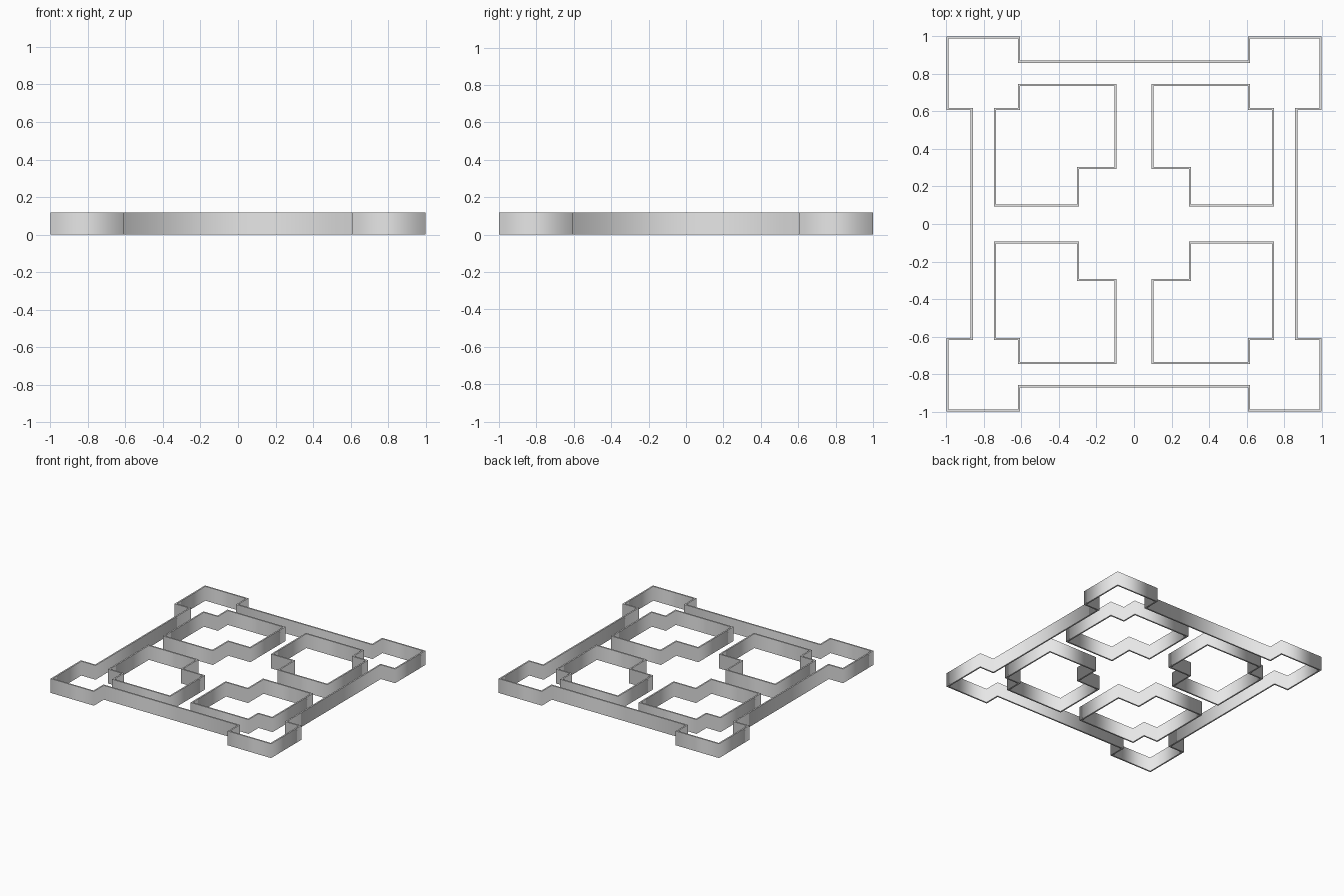
import bpy, bmesh
from mathutils import Vector

if "Cube" in bpy.data.objects:
    bpy.data.objects.remove(bpy.data.objects["Cube"])

H = 0.117      # wall height
T = 0.012      # wall thickness

grey = bpy.data.materials.new("light grey")
grey.diffuse_color = (0.8, 0.8, 0.8, 1)
grey.use_nodes = True
grey.node_tree.nodes["Principled BSDF"].inputs["Base Color"].default_value = grey.diffuse_color


def offset(pts, d):
    """Move a closed right-angled outline sideways by d with mitred corners."""
    out = []
    n = len(pts)
    for i in range(n):
        p = Vector(pts[i])
        a = (p - Vector(pts[i - 1])).normalized()
        b = (Vector(pts[(i + 1) % n]) - p).normalized()
        out.append(p + Vector((a.y + b.y, -a.x - b.x)) * d)
    return out


def wall(name, pts):
    """Thin standing wall that follows a closed outline (counter-clockwise)."""
    bm = bmesh.new()
    rings = []
    for d, z in ((T / 2, 0), (T / 2, H), (-T / 2, H), (-T / 2, 0)):
        rings.append([bm.verts.new((p.x, p.y, z)) for p in offset(pts, d)])
    n = len(pts)
    for k in range(4):
        r, s = rings[k], rings[(k + 1) % 4]
        for i in range(n):
            j = (i + 1) % n
            f = bm.faces.new((r[i], r[j], s[j], s[i]))
            f.smooth = True
            bm.edges.get((r[i], r[j])).smooth = False   # crisp rims, soft corners
    for e in bm.edges:
        if abs(e.verts[0].co.z - e.verts[1].co.z) < 1e-6:
            e.smooth = False
    bmesh.ops.recalc_face_normals(bm, faces=bm.faces)
    me = bpy.data.meshes.new(name)
    bm.to_mesh(me)
    bm.free()
    me.materials.append(grey)
    ob = bpy.data.objects.new(name, me)
    bpy.context.collection.objects.link(ob)


# outer frame: one corner block turned round four times
A, B, C = 0.994, 0.865, 0.613
corner = [(B, C), (A, C), (A, A), (C, A), (C, B)]
frame = []
for k in range(4):
    frame += corner
    corner = [(-y, x) for x, y in corner]
wall("outer_frame", frame)

# four inner cells, mirrored over both axes
D, E, F = 0.741, 0.099, 0.299
cell = [(F, E), (D, E), (D, C), (C, C), (C, D), (E, D), (E, F), (F, F)]
for sx, xn in ((1, "right"), (-1, "left")):
    for sy, yn in ((1, "back"), (-1, "front")):
        pts = [(x * sx, y * sy) for x, y in cell]
        if sx * sy < 0:
            pts.reverse()
        wall(f"inner_cell_{yn}_{xn}", pts)
